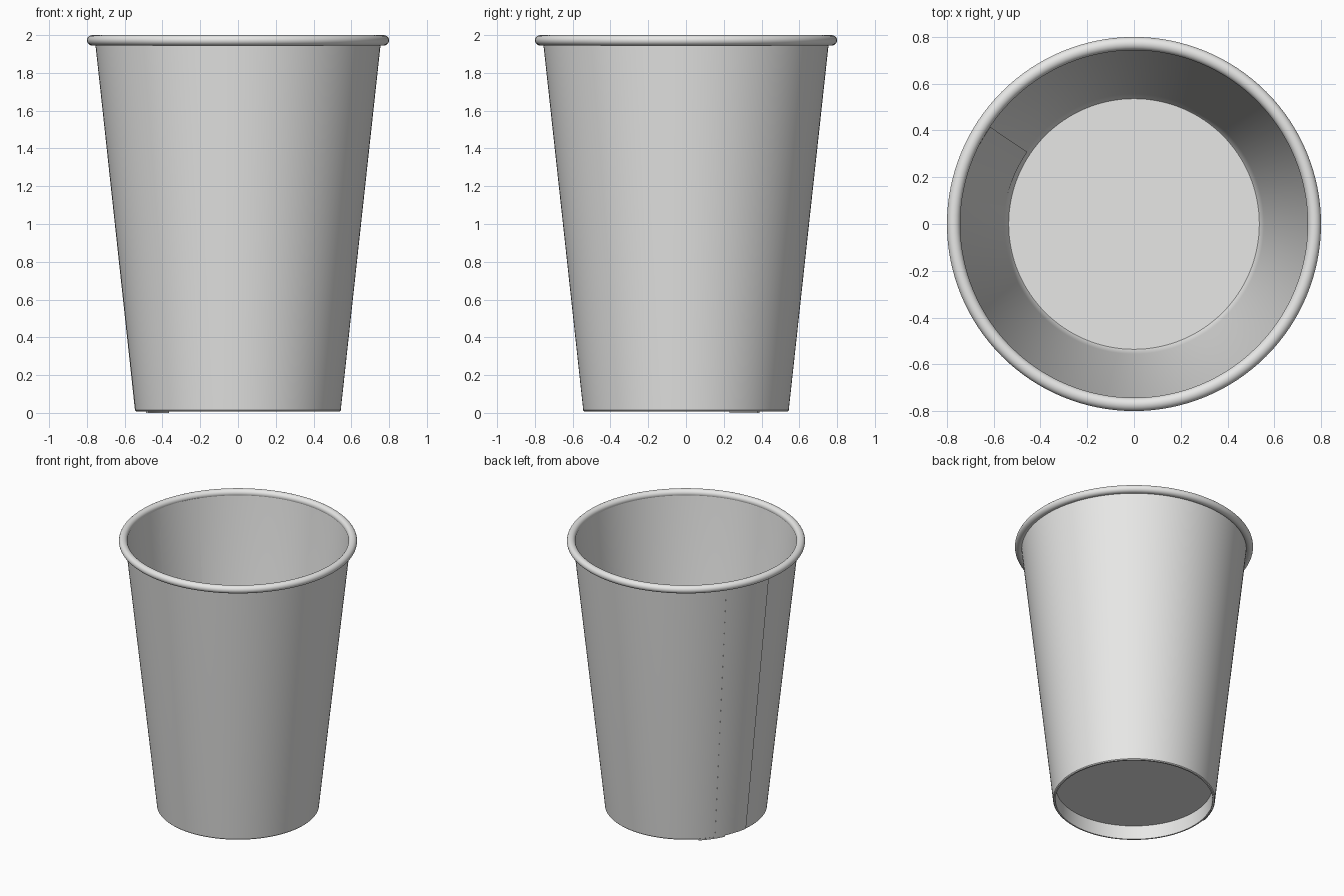
import bpy, bmesh, math

if "Cube" in bpy.data.objects:
    bpy.data.objects.remove(bpy.data.objects["Cube"])

paper = bpy.data.materials.new("white_paper")
paper.diffuse_color = (0.8, 0.8, 0.79, 1)
paper.use_nodes = True
paper.node_tree.nodes["Principled BSDF"].inputs["Base Color"].default_value = paper.diffuse_color
N = 128


def finish(name, bm, smooth_angle=35):
    bmesh.ops.recalc_face_normals(bm, faces=bm.faces)
    me = bpy.data.meshes.new(name)
    bm.to_mesh(me)
    bm.free()
    me.materials.append(paper)
    ob = bpy.data.objects.new(name, me)
    bpy.context.collection.objects.link(ob)
    bpy.ops.object.select_all(action='DESELECT')
    ob.select_set(True)
    bpy.context.view_layer.objects.active = ob
    bpy.ops.object.shade_smooth_by_angle(angle=math.radians(smooth_angle))
    return ob


def sweep(name, section, a0=0, a1=360, n=N):
    """Sweep a closed section around z; section(t) gives (r, z) points."""
    bm = bmesh.new()
    full = a1 - a0 == 360
    rings = []
    for i in range(n if full else n + 1):
        t = i / n
        a = math.radians(a0 + (a1 - a0) * t)
        rings.append([bm.verts.new((r * math.cos(a), r * math.sin(a), z))
                      for r, z in section(t)])
    k = len(rings[0])
    for i in range(n):
        p, q = rings[i], rings[(i + 1) % len(rings)]
        for j in range(k):
            bm.faces.new((p[j], q[j], q[(j + 1) % k], p[(j + 1) % k]))
    if not full:
        bm.faces.new(rings[0])
        bm.faces.new(rings[-1])
    return finish(name, bm)


# Tapered wall with folded-up foot
wall = [(0.528, 0.008), (0.538, 0.008), (0.544, 0.014), (0.755, 1.95),
        (0.757, 1.972), (0.747, 1.972), (0.556, 0.2), (0.537, 0.12),
        (0.526, 0.11)]
sweep("cup_wall", lambda t: wall)

# Rolled rim
sweep("rolled_rim", lambda t: [(0.7715 + 0.0285 * math.cos(math.tau * j / 20),
                                1.9725 + 0.0275 * math.sin(math.tau * j / 20))
                               for j in range(20)])


# Overlapping paper seam: outside flap grows to a step, inside edge is thinner
def outer_flap(t):
    d = 0.001 + 0.006 * t
    return [(0.541, 0.014), (0.544 + d, 0.014), (0.755 + d, 1.95), (0.752, 1.95)]


def inner_flap(t):
    d = 0.0005 + 0.005 * (1 - t)
    return [(0.560, 0.2), (0.556 - d, 0.2), (0.747 - d, 1.965), (0.750, 1.965)]


sweep("outer_seam", outer_flap, 146, 172, 12)
sweep("inner_seam", inner_flap, 146, 172, 12)

# Thicker fold where the seam meets the foot
sweep("foot_fold", lambda t: [(0.527, 0), (0.541, 0), (0.544, 0.02), (0.527, 0.02)],
      134, 154, 10)

# Recessed floor
bm = bmesh.new()
bmesh.ops.create_cone(bm, cap_ends=True, segments=N, radius1=0.536, radius2=0.536,
                      depth=0.012)
bmesh.ops.translate(bm, verts=bm.verts, vec=(0, 0, 0.115))
finish("cup_floor", bm)
